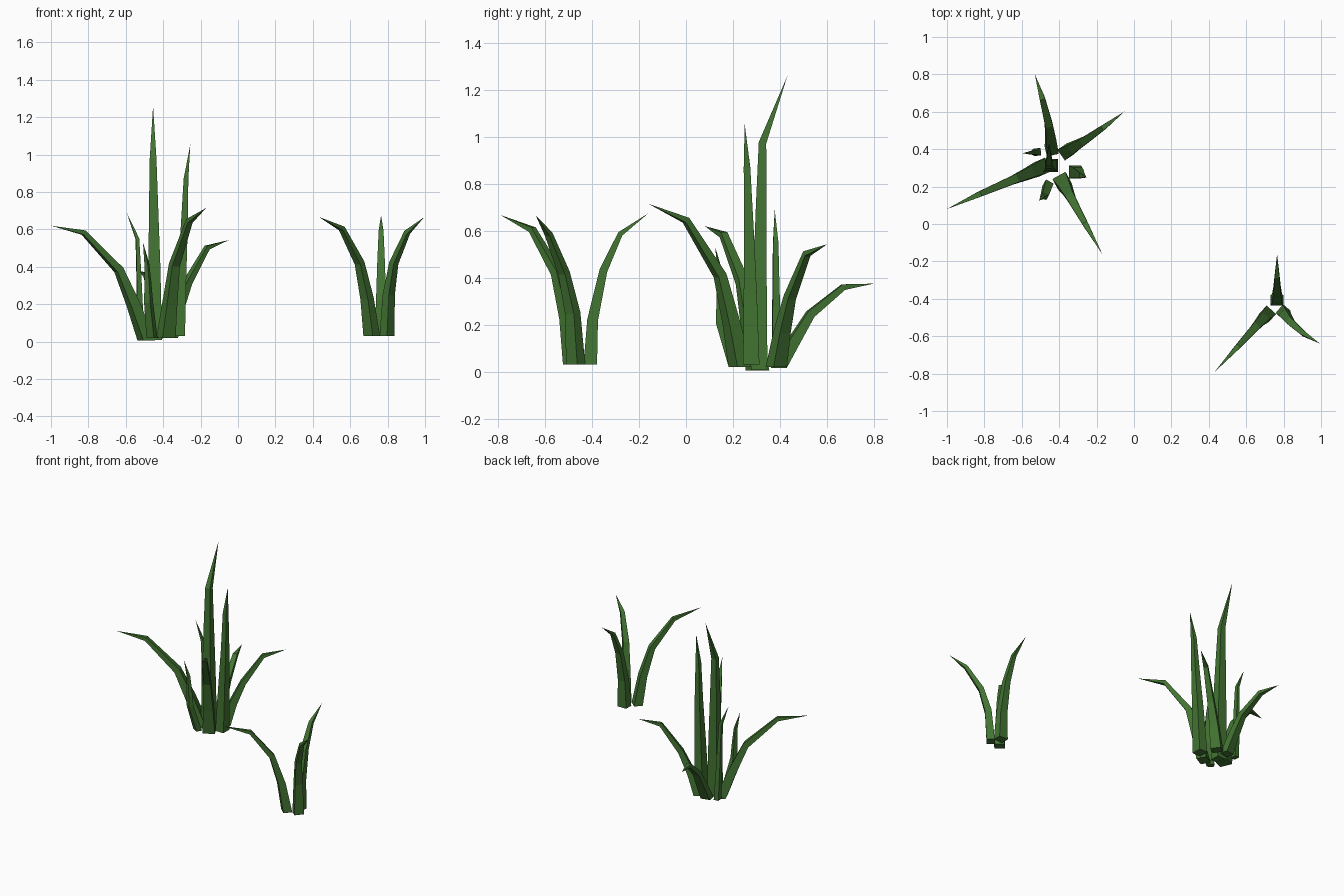
import bpy
import bmesh
from mathutils import Vector

if "Cube" in bpy.data.objects:
    bpy.data.objects.remove(bpy.data.objects["Cube"])

green = bpy.data.materials.new("grass green")
green.diffuse_color = (0.055, 0.175, 0.032, 1)
green.use_nodes = True
green.node_tree.nodes["Principled BSDF"].inputs["Base Color"].default_value = green.diffuse_color


def blade(name, path, w0, w1, heading=None, depth=0.85):
    """Four-sided blade along a path, tapering from w0 to w1, then to a point."""
    pts = [Vector(p) for p in path]
    h = Vector(heading) if heading else pts[-1] - pts[0]
    h = Vector((h[0], h[1], 0)).normalized()
    side = Vector((-h.y, h.x, 0))
    bm = bmesh.new()
    rings = []
    n = len(pts) - 1
    for i in range(n):
        if i == 0:
            t = Vector((0, 0, 1))            # base is cut almost level
        else:
            t = ((pts[i] - pts[i - 1]).normalized()
                 + (pts[i + 1] - pts[i]).normalized()).normalized()
        up = t.cross(side).normalized()
        w = (w0 + (w1 - w0) * i / (n - 1)) / 2
        a, b = side * w, up * w * depth
        rings.append([bm.verts.new(pts[i] + v) for v in (a + b, b - a, -a - b, a - b)])
    tip = bm.verts.new(pts[-1])
    bm.faces.new(rings[0])
    for lo, hi in zip(rings, rings[1:]):
        for k in range(4):
            j = (k + 1) % 4
            bm.faces.new((lo[k], lo[j], hi[j], hi[k]))
    for k in range(4):
        bm.faces.new((rings[-1][k], rings[-1][(k + 1) % 4], tip))
    bmesh.ops.recalc_face_normals(bm, faces=bm.faces)
    me = bpy.data.meshes.new(name)
    bm.to_mesh(me)
    bm.free()
    me.materials.append(green)
    bpy.context.collection.objects.link(bpy.data.objects.new(name, me))


# Large tuft: four arching blades
blade("large_tuft_left_blade", [(-.49, .305, 0.005), (-.56, .273, .2), (-.637, .24, .383),
                                (-.825, .16, .583), (-1, .08, .62)], .08, .03)
blade("large_tuft_front_blade", [(-.385, .23, .02), (-.365, .195, .2), (-.34, .145, .41),
                                 (-.26, 0, .645), (-.17, -.16, .715)], .08, .03)
blade("large_tuft_right_blade", [(-.365, .385, .02), (-.325, .41, .17), (-.27, .442, .315),
                                 (-.165, .515, .503), (-.05, .602, .543)], .07, .028)
blade("large_tuft_back_blade", [(-.44, .395, .015), (-.445, .46, .13), (-.455, .53, .245),
                                (-.49, .67, .36), (-.53, .80, .375)], .065, .03)
# Large tuft: upright blades
blade("large_tuft_tall_blade", [(-.445, .312, .01), (-.447, .315, .4), (-.451, .32, .7),
                                (-.454, .326, .975), (-.454, .432, 1.26)], .078, .036, (0, 1), .9)
blade("large_tuft_second_tall_blade", [(-.315, .278, .03), (-.302, .274, .33), (-.288, .268, .6),
                                       (-.278, .26, .87), (-.255, .25, 1.055)],
      .07, .028, (1, 0), .9)
# Large tuft: short blades
blade("large_tuft_short_blade", [(-.515, .385, .02), (-.525, .385, .2), (-.531, .383, .38),
                                 (-.538, .382, .55), (-.595, .378, .69)], .04, .022)
blade("large_tuft_small_front_blade", [(-.46, .21, .02), (-.478, .15, .21), (-.482, .148, .32),
                                       (-.488, .145, .42), (-.508, .125, .53)], .046, .02)

# Small tuft: three arching blades
blade("small_tuft_left_blade", [(.715, -.48, .03), (.69, -.505, .23), (.65, -.55, .42),
                                (.555, -.655, .605), (.432, -.79, .667)], .068, .028)
blade("small_tuft_right_blade", [(.797, -.47, .03), (.806, -.483, .25), (.833, -.52, .42),
                                 (.905, -.585, .585), (.995, -.64, .665)], .062, .027)
blade("small_tuft_back_blade", [(.765, -.408, .03), (.765, -.398, .22), (.765, -.352, .43),
                                (.765, -.28, .587), (.765, -.16, .675)], .068, .026)
